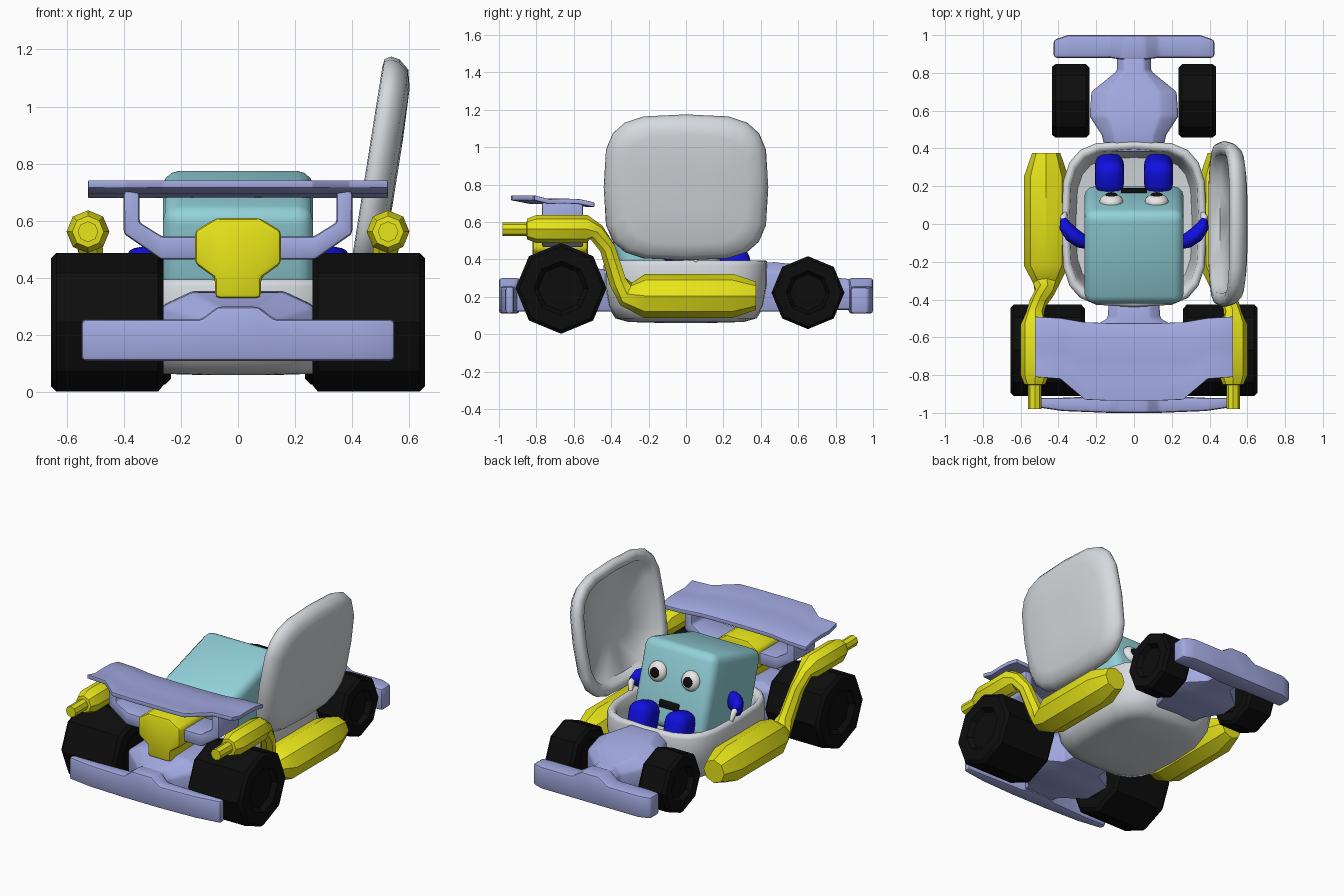
import bpy, bmesh, math
from mathutils import Vector, Matrix

if "Cube" in bpy.data.objects:
    bpy.data.objects.remove(bpy.data.objects["Cube"])


def material(name, r, g, b):
    m = bpy.data.materials.new(name)
    m.use_nodes = True
    m.diffuse_color = (r, g, b, 1)
    node = m.node_tree.nodes["Principled BSDF"]
    node.inputs["Base Color"].default_value = (r, g, b, 1)
    node.inputs["Roughness"].default_value = 0.6
    return m


LAVENDER = material("lavender", 0.36, 0.40, 0.75)
YELLOW = material("yellow", 0.80, 0.78, 0.01)
BLACK = material("black", 0.004, 0.004, 0.004)
GREY = material("pale_grey", 0.67, 0.70, 0.73)
TEAL = material("teal", 0.29, 0.64, 0.70)
BLUE = material("blue", 0.005, 0.005, 0.75)
WHITE = material("white", 0.85, 0.85, 0.85)


def finish(name, bm, mat, bevel=0, segments=2, angle=35, matrix=None):
    """Bevel the sharp edges, then make a shaded object."""
    bmesh.ops.recalc_face_normals(bm, faces=bm.faces)
    if bevel:
        edges = [e for e in bm.edges if e.calc_face_angle(0) > 0.4]
        bmesh.ops.bevel(bm, geom=edges, offset=bevel, segments=segments,
                        profile=0.5, affect='EDGES', clamp_overlap=True)
    if matrix:
        bmesh.ops.transform(bm, matrix=matrix, verts=bm.verts)
    mesh = bpy.data.meshes.new(name)
    bm.to_mesh(mesh)
    bm.free()
    mesh.materials.append(mat)
    ob = bpy.data.objects.new(name, mesh)
    bpy.context.collection.objects.link(ob)
    bpy.ops.object.select_all(action='DESELECT')
    ob.select_set(True)
    bpy.context.view_layer.objects.active = ob
    bpy.ops.object.shade_smooth_by_angle(angle=math.radians(angle))
    return ob


def loft(name, rings, mat, **kw):
    """Skin a row of equal rings and cap both ends."""
    bm = bmesh.new()
    rows = [[bm.verts.new(p) for p in ring] for ring in rings]
    for a, b in zip(rows, rows[1:]):
        for i in range(len(a)):
            j = (i + 1) % len(a)
            bm.faces.new((a[i], a[j], b[j], b[i]))
    bm.faces.new(rows[0])
    bm.faces.new(rows[-1])
    return finish(name, bm, mat, **kw)


def tube(name, path, mat, sides=8, tall=1, **kw):
    """Round tube through (x, y, z, radius) points."""
    pts = [Vector(p[:3]) for p in path]
    rings = []
    for i, p in enumerate(pts):
        t = (pts[min(i + 1, len(pts) - 1)] - pts[max(i - 1, 0)]).normalized()
        side = t.cross(Vector((0, 0, 1))).normalized()
        up = side.cross(t) * tall
        turn = [math.tau * k / sides for k in range(sides)]
        rings.append([p + path[i][3] * (side * math.sin(a) + up * math.cos(a)) for a in turn])
    return loft(name, rings, mat, **kw)


def prism(name, outline, y0, y1, mat, **kw):
    return loft(name, [[(x, y, z) for x, z in outline] for y in (y0, y1)], mat, **kw)


def block(name, size, matrix, mat, bevel, segments=3):
    bm = bmesh.new()
    bmesh.ops.create_cube(bm, size=1, matrix=Matrix.Diagonal((*size, 1)))
    return finish(name, bm, mat, bevel, segments, 50, matrix)


def ball(name, size, matrix, mat):
    bm = bmesh.new()
    bmesh.ops.create_uvsphere(bm, u_segments=16, v_segments=10, radius=1,
                              matrix=matrix @ Matrix.Diagonal((*size, 1)))
    return finish(name, bm, mat, angle=60)


def dish(name, half_x, half_y, profile, mat, matrix=None):
    """Rounded-square bowl from (scale, height) rings."""
    def around(s, z):
        ring = []
        for k in range(20):
            a = math.tau * k / 20
            c, d = math.cos(a), math.sin(a)
            ring.append((half_x * s * math.copysign(abs(c) ** 0.56, c),
                         half_y * s * math.copysign(abs(d) ** 0.56, d), z))
        return ring
    return loft(name, [around(*p) for p in profile], mat, angle=65, matrix=matrix)


# Cockpit tub and its opened lid
dish("cockpit_tub", 0.385, 0.44, [
    (0.3, 0.06), (0.7, 0.065), (0.86, 0.085), (0.95, 0.15), (1, 0.26), (1, 0.37),
    (0.98, 0.392), (0.93, 0.395), (0.89, 0.375), (0.86, 0.3), (0.8, 0.15), (0.3, 0.12)], GREY)
dish("cockpit_lid", 0.395, 0.44, [
    (0.3, 0.055), (0.75, 0.05), (0.91, 0.035), (0.985, 0), (1, -0.03), (0.97, -0.052),
    (0.9, -0.056), (0.84, -0.045), (0.8, 0), (0.3, 0.015)], GREY,
    Matrix.Translation((0.505, 0, 0.78)) @ Matrix.Rotation(math.radians(99), 4, 'Y'))


# Nose and tail bodies
def hull(name, sections):
    rings = []
    for y, w, lo, hi in sections:
        t, mid = w * 0.6, hi - 0.05
        rings.append([(-w, y, lo), (w, y, lo), (w, y, mid), (t, y, hi), (-t, y, hi), (-w, y, mid)])
    loft(name, rings, LAVENDER, bevel=0.012)


hull("nose", [(0.38, 0.15, 0.12, 0.38), (0.47, 0.17, 0.12, 0.385), (0.57, 0.235, 0.12, 0.375),
              (0.70, 0.225, 0.12, 0.34), (0.81, 0.09, 0.13, 0.30), (0.93, 0.09, 0.13, 0.29)])
hull("tail", [(-0.38, 0.13, 0.12, 0.34), (-0.5, 0.14, 0.12, 0.355), (-0.57, 0.265, 0.12, 0.355),
              (-0.76, 0.265, 0.12, 0.35), (-0.86, 0.12, 0.12, 0.30), (-0.95, 0.1, 0.12, 0.29)])


# Bumpers
def bumper(name, half):
    """Half sections (x, y0, y1, z1) mirrored across the middle."""
    full = [(-x, *r) for x, *r in reversed(half)] + half
    loft(name, [[(x, a, 0.11), (x, b, 0.11), (x, b, h), (x, a, h)] for x, a, b, h in full],
         LAVENDER, bevel=0.015)


bumper("front_bumper", [(0.06, 0.87, 1.0, 0.30), (0.13, 0.88, 1.0, 0.255),
                        (0.35, 0.88, 1.0, 0.255), (0.425, 0.88, 0.975, 0.25)])
bumper("rear_bumper", [(0.07, -1.0, -0.89, 0.30), (0.13, -1.0, -0.91, 0.255),
                       (0.38, -0.99, -0.92, 0.255), (0.548, -0.965, -0.92, 0.255)])


# Rear wing: (x, front y, back y) sections with a turned-up rear edge
def wing_section(x, front, back):
    top = []
    for k, z in enumerate((0.705, 0.722, 0.725, 0.722, 0.742)):
        top.append((x, front + (back - front) * k / 4, z))
    return top + [(px, py, pz - 0.026) for px, py, pz in reversed(top)]


wing = [(0.13, -0.525, -0.935), (0.26, -0.52, -0.93), (0.39, -0.498, -0.82), (0.525, -0.49, -0.81)]
loft("rear_wing", [wing_section(-x, f, b) for x, f, b in reversed(wing)]
     + [wing_section(*s) for s in wing], LAVENDER, bevel=0.004)

# Engine between the wing struts
engine = [(0.08, 0.33), (0.08, 0.4), (0.15, 0.45), (0.15, 0.565), (0.075, 0.61)]
prism("engine", engine + [(-x, z) for x, z in reversed(engine)], -0.82, -0.525, YELLOW, bevel=0.015)

strut = [(0.1, 0.465), (0.27, 0.465), (0.40, 0.555), (0.40, 0.705),
         (0.345, 0.705), (0.345, 0.595), (0.265, 0.545), (0.1, 0.545)]
for side, s in (("left", 1), ("right", -1)):
    prism(side + "_wing_strut", [(s * x, z) for x, z in strut], -0.77, -0.55, LAVENDER, bevel=0.012)

    # Wheels with recessed hubs
    for end, x0, x1, y, z, r in (("rear", 0.26, 0.655, -0.668, 0.245, 0.243),
                                 ("front", 0.235, 0.435, 0.652, 0.222, 0.195)):
        section = [(x0 + 0.03, 0.3), (x0 + 0.03, 0.5), (x0, 0.6), (x0, 0.9), (x0 + 0.02, 1),
                   (x1 - 0.02, 1), (x1, 0.92), (x1, 0.6), (x1 - 0.03, 0.5), (x1 - 0.03, 0.3)]
        turn = [math.tau * k / 8 for k in range(8)]
        loft(f"{end}_{side}_wheel",
             [[(s * x, y + r * q * math.sin(a), z + r * q * math.cos(a)) for a in turn]
              for x, q in section], BLACK)

    # Side exhaust: fat tank, rising pipe, silencer and tip
    tube(side + "_exhaust", [
        (s * 0.465, 0.375, 0.205, 0.075), (s * 0.465, 0.25, 0.205, 0.118),
        (s * 0.465, -0.22, 0.205, 0.118), (s * 0.465, -0.32, 0.215, 0.068),
        (s * 0.475, -0.365, 0.28, 0.05), (s * 0.51, -0.42, 0.46, 0.045),
        (s * 0.525, -0.48, 0.545, 0.048), (s * 0.525, -0.53, 0.562, 0.075),
        (s * 0.525, -0.80, 0.562, 0.075), (s * 0.525, -0.85, 0.562, 0.055),
        (s * 0.525, -0.852, 0.562, 0.036), (s * 0.525, -0.98, 0.562, 0.036)], YELLOW)

    # Driver's arm, hand and leg
    tube(side + "_arm", [(s * 0.24, -0.11, 0.44, 0.025), (s * 0.28, -0.09, 0.44, 0.04),
                         (s * 0.33, -0.055, 0.445, 0.042), (s * 0.365, -0.01, 0.45, 0.034),
                         (s * 0.375, 0.03, 0.45, 0.015)], BLUE, sides=12, tall=1.6, angle=60)
    tube(side + "_hand", [(s * 0.37, 0.0, 0.46, 0.014), (s * 0.372, 0.035, 0.44, 0.02),
                          (s * 0.365, 0.055, 0.385, 0.012)], WHITE, sides=10, angle=60)
    block(side + "_leg", (0.155, 0.19, 0.28),
          Matrix.Translation((s * 0.13, 0.265, 0.32)) @ Matrix.Rotation(math.radians(14), 4, 'X'),
          BLUE, 0.065, 4)

# Driver's head, leaning back, with its face
head = Matrix.Translation((0, -0.11, 0.465)) @ Matrix.Rotation(math.radians(17), 4, 'X')
block("head", (0.525, 0.52, 0.52), head, TEAL, 0.055)
block("mouth", (0.14, 0.05, 0.045), head @ Matrix.Translation((0, 0.25, -0.11)), BLACK, 0.006, 1)
for side, s in (("left", 1), ("right", -1)):
    ball(side + "_eye", (0.063, 0.04, 0.063), head @ Matrix.Translation((s * 0.12, 0.262, 0.07)), WHITE)
    ball(side + "_pupil", (0.034, 0.016, 0.034),
         head @ Matrix.Translation((s * 0.12, 0.292, 0.065)), BLACK)
